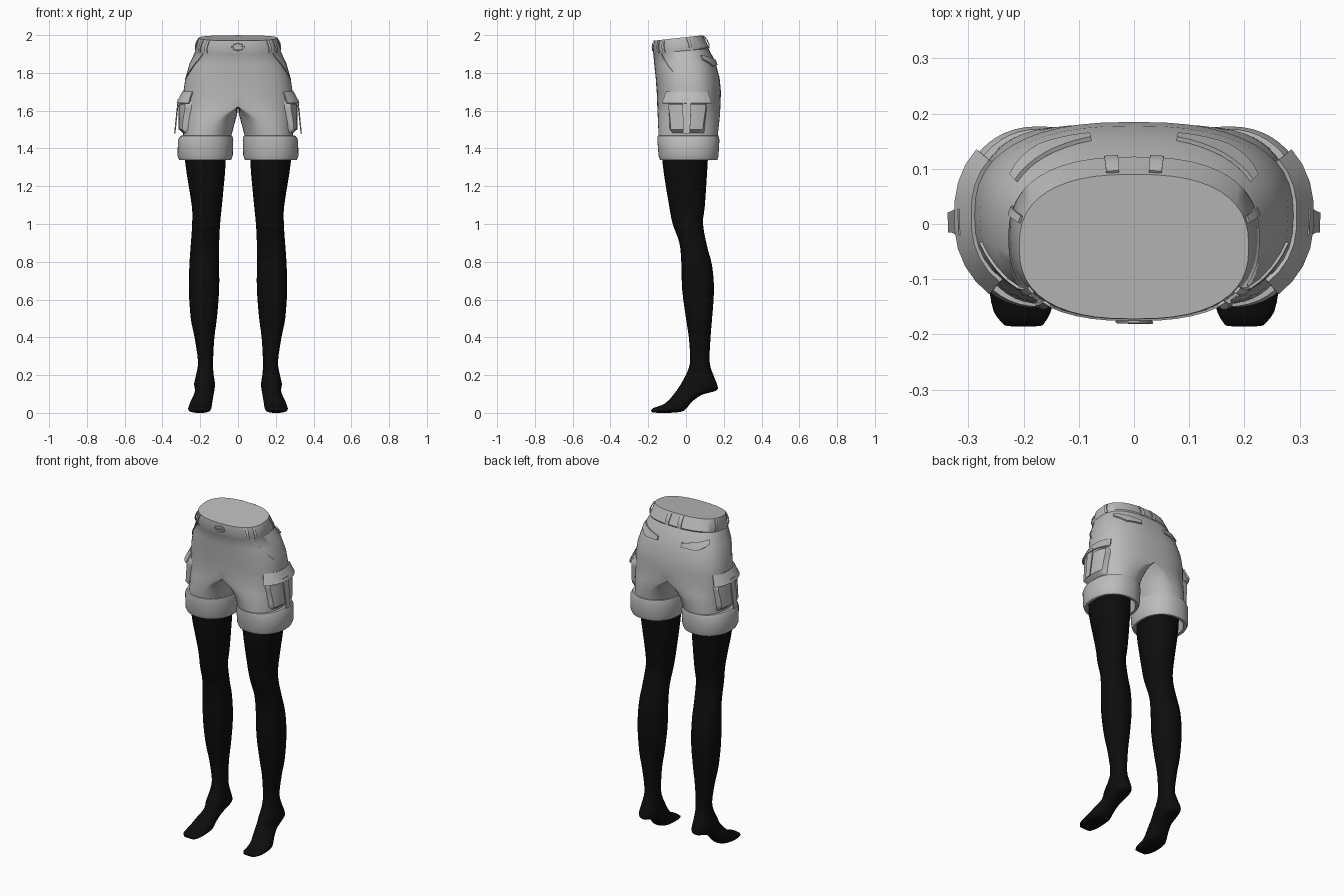
import bpy, bmesh, math
from mathutils import Vector

if "Cube" in bpy.data.objects:
    bpy.data.objects.remove(bpy.data.objects["Cube"])


def material(name, v):
    m = bpy.data.materials.new(name)
    m.diffuse_color = (v, v, v, 1)
    m.use_nodes = True
    m.node_tree.nodes["Principled BSDF"].inputs["Base Color"].default_value = m.diffuse_color
    return m


GREY = material("grey cloth", 0.5)
BLACK = material("black stocking", 0.004)


def finish(bm, name, mat, mirror=True, thick=0, angle=40):
    """Turn a bmesh into a shaded object, mirrored across x = 0."""
    bmesh.ops.recalc_face_normals(bm, faces=bm.faces)
    me = bpy.data.meshes.new(name)
    bm.to_mesh(me)
    bm.free()
    me.materials.append(mat)
    ob = bpy.data.objects.new(name, me)
    bpy.context.collection.objects.link(ob)
    if thick:
        s = ob.modifiers.new("thickness", 'SOLIDIFY')
        s.thickness, s.offset = thick, 0
    if mirror:
        ob.modifiers.new("mirror", 'MIRROR')
    bpy.ops.object.select_all(action='DESELECT')
    ob.select_set(True)
    bpy.context.view_layer.objects.active = ob
    bpy.ops.object.convert(target='MESH')
    bpy.ops.object.shade_smooth_by_angle(angle=math.radians(angle))
    return ob


def skin(bm, rings, closed=True):
    """Bridge successive rows of points with quads."""
    rows = [[bm.verts.new(p) for p in r] for r in rings]
    n = len(rows[0])
    for a, b in zip(rows, rows[1:]):
        for i in range(n if closed else n - 1):
            j = (i + 1) % n
            bm.faces.new((a[i], a[j], b[j], b[i]))
    return rows


def spow(v, e):
    return math.copysign(abs(v) ** e, v)


def catmull(a, b, c, d, t):
    return [0.5 * (2*q + (r - p)*t + (2*p - 5*q + 4*r - s)*t*t + (3*q - p - 3*r + s)*t**3)
            for p, q, r, s in zip(a, b, c, d)]


# Legs: front y, front z, back y, back z, inner x, outer x
LEG = [
    (-.12, 1.45, .12, 1.45, .07, .275), (-.125, 1.33, .115, 1.33, .065, .28),
    (-.09, 1.1, .10, 1.1, .085, .245), (-.07, 1.0, .09, 1.0, .095, .243),
    (-.035, .9, .112, .88, .10, .25), (-.025, .8, .138, .78, .10, .257),
    (-.02, .65, .148, .65, .10, .26), (0, .5, .138, .5, .112, .25),
    (.015, .4, .13, .4, .125, .23), (.022, .28, .125, .27, .132, .212),
    (.008, .22, .145, .2, .13, .22), (-.02, .165, .166, .145, .122, .232),
    (-.045, .125, .16, .118, .125, .228), (-.07, .092, .085, .096, .13, .235),
    (-.09, .068, .03, .058, .135, .25), (-.115, .048, -.01, .012, .14, .262),
    (-.145, .035, -.07, .001, .145, .263), (-.172, .026, -.14, 0, .15, .255),
    (-.186, .014, -.18, .003, .165, .235)]

rings = []
for i in range(len(LEG) - 1):
    q = [LEG[min(max(i + k, 0), len(LEG) - 1)] for k in (-1, 0, 1, 2)]
    for s in range(3):
        rings.append(catmull(*q, s / 3))
rings.append(LEG[-1])
pts = []
for yf, zf, yb, zb, x0, x1 in rings:
    ring = []
    for k in range(24):
        a = math.tau * k / 24
        c, s = spow(math.cos(a), .92), spow(math.sin(a), .92)
        ring.append(((x0 + x1) / 2 + c * (x1 - x0) / 2,
                     (yf + yb) / 2 + s * (yb - yf) / 2,
                     max(0, (zf + zb) / 2 + s * (zb - zf) / 2)))
    pts.append(ring)
bm = bmesh.new()
rows = skin(bm, pts)
bm.faces.new(rows[0])
bm.faces.new(rows[-1])
finish(bm, "stocking_legs", BLACK, angle=60)

# Shorts: z, outer x, front y, back y, inner x, leg blend (0 torso, 1 leg)
SHORTS = [
    (1.985, .208, -.172, .09, 0, 0), (1.92, .228, -.176, .122, 0, 0),
    (1.914, .225, -.173, .119, 0, 0), (1.85, .256, -.168, .155, 0, 0),
    (1.77, .279, -.16, .178, 0, 0), (1.70, .289, -.155, .185, 0, 0),
    (1.62, .29, -.152, .182, 0, 0), (1.58, .29, -.15, .18, .01, .5),
    (1.53, .29, -.148, .175, .022, .85), (1.468, .29, -.145, .168, .035, 1),
    (1.467, .305, -.15, .172, .03, 1), (1.445, .318, -.152, .177, .025, 1),
    (1.36, .32, -.145, .172, .028, 1), (1.34, .312, -.138, .166, .036, 1),
    (1.342, .295, -.128, .15, .05, 1), (1.42, .285, -.13, .15, .055, 1)]


def section(row, deg):
    """Point on one half of the shorts: -90 front, 0 outside, 90 back."""
    z, X, yf, yb, x0, b = row
    a = math.radians(deg)
    e = .8 + .1 * b
    c, s = spow(math.cos(a), e), spow(math.sin(a), e)
    if abs(c) < 1e-6:
        c = 0
    torso = X * max(c, 0)
    leg = (X + x0) / 2 + c * (X - x0) / 2
    y = (yf + yb) / 2 + s * (yb - yf) / 2
    tilt = min(max((z - 1.75) / .2, 0), 1)
    return Vector((torso * (1 - b) + leg * b, y, z + .11 * tilt * (y + .04)))


bm = bmesh.new()
rows = skin(bm, [[section(r, -90 + 7.5 * k) for k in range(48)] for r in SHORTS])
seam = [f for f in bm.faces if all(v.co.x < 1e-5 for v in f.verts)]
bmesh.ops.delete(bm, geom=seam, context='FACES')
# Closed waist
bm.faces.new([v for v in rows[0][:25]])
finish(bm, "shorts", GREY, angle=50)


def surf(deg, z, off):
    """Point on the shorts surface, pushed outwards."""
    for r, q in zip(SHORTS, SHORTS[1:]):
        if q[0] <= z <= r[0]:
            break
    f = (z - r[0]) / (q[0] - r[0])
    row = [u + (v - u) * f for u, v in zip(r, q)]
    d = section(row, deg + 1) - section(row, deg - 1)
    return section(row, deg) + Vector((d.y, -d.x, 0)).normalized() * off


def panel(name, fn, nu, nv, thick):
    """Cloth panel from fn(u, v) -> angle, height, offset."""
    bm = bmesh.new()
    skin(bm, [[surf(*fn(i / nu, j / nv)) for i in range(nu + 1)]
              for j in range(nv + 1)], closed=False)
    finish(bm, name, GREY, thick=thick)


# Cargo pockets with flap and hanging strap
panel("cargo_pocket", lambda u, v: (-36 + 66 * u, 1.655 - .175 * v,
      .022 if 0 < u < 1 and 0 < v < 1 else -.004), 9, 8, .004)
panel("cargo_flap", lambda u, v: (-38 + 68 * u, 1.70 - .06 * v, .003 + .03 * v), 8, 2, .008)
panel("cargo_strap", lambda u, v: (-7 + 9 * u, 1.66 - .18 * v, .027 + .018 * v), 1, 3, .006)

# Back pocket flaps, pointed in the middle
panel("back_pocket_flap", lambda u, v: (32 + 45 * u,
      1.885 - .03 * u - v * (.022 + .02 * (1 - abs(2 * u - 1))), .006), 8, 1, .008)

# Slanted front pocket edges
panel("front_pocket_edge", lambda u, v: (-40 + 28 * u ** 1.4 + 2 * v, 1.91 - .14 * u, .002),
      8, 1, .006)

# Belt loops
for label, deg in (("front_inner", -46), ("front_outer", -31), ("side", 16), ("back", 83)):
    panel("belt_loop_" + label, lambda u, v: (deg - 2.6 + 5.2 * u, 1.98 - .065 * v,
          .003 if v in (0, 1) else .009), 1, 3, .005)

# Buckle: flattened ring with a pin
bpy.ops.mesh.primitive_torus_add(major_radius=.03, minor_radius=.004, major_segments=24,
                                 minor_segments=8, location=(0, -.177, 1.937),
                                 rotation=(math.pi / 2, 0, 0))
ring = bpy.context.object
ring.name = "buckle_ring"
ring.scale = (1, .6, .8)
bpy.ops.mesh.primitive_cube_add(size=1, location=(.012, -.179, 1.937))
pin = bpy.context.object
pin.name = "buckle_pin"
pin.scale = (.045, .005, .006)
for ob in (ring, pin):
    ob.data.materials.append(GREY)
